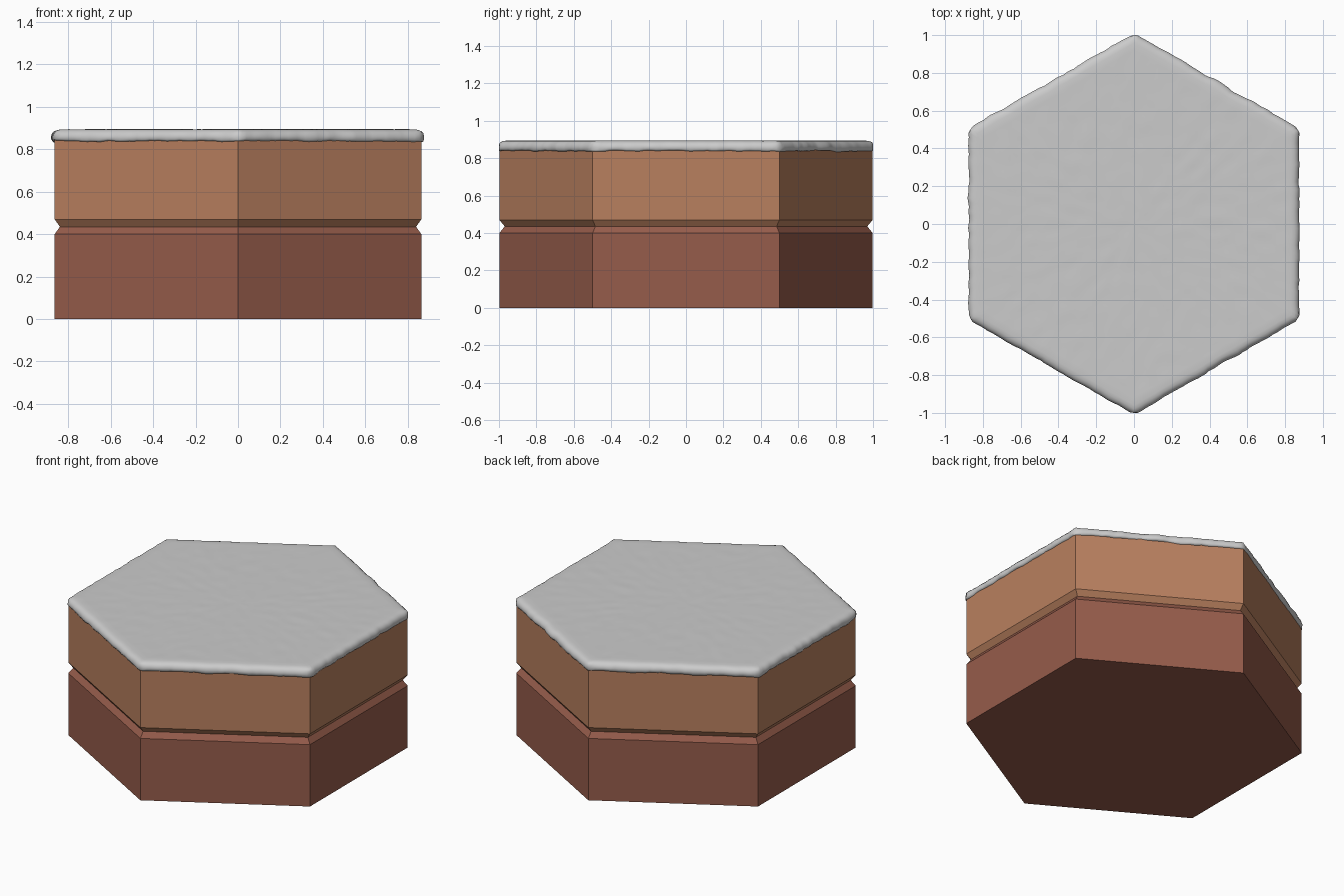
import bpy, bmesh, math
from mathutils import Vector, noise

if "Cube" in bpy.data.objects:
    bpy.data.objects.remove(bpy.data.objects["Cube"])

R = 0.998
CORNERS = [Vector((math.cos(a), math.sin(a), 0)) for a in
           (math.radians(90 + 60 * k) for k in range(6))]


def material(name, color):
    m = bpy.data.materials.new(name)
    m.diffuse_color = (*color, 1)
    m.use_nodes = True
    m.node_tree.nodes["Principled BSDF"].inputs["Base Color"].default_value = m.diffuse_color
    return m


def loft(name, outline, levels, mat=None, warp=None, center=False):
    """Stack scaled copies of an outline; levels are (inset, z)."""
    bm = bmesh.new()
    rings = []
    for i, (inset, z) in enumerate(levels):
        s = 1 - inset / 0.866
        ring = []
        for p in outline:
            v = Vector((p.x * s, p.y * s, z))
            ring.append(bm.verts.new(warp(v, i) if warp else v))
        rings.append(ring)
    n = len(outline)
    for a, b in zip(rings, rings[1:]):
        for j in range(n):
            k = (j + 1) % n
            bm.faces.new((a[j], a[k], b[k], b[j]))
    bm.faces.new(rings[0][::-1])
    bm.faces.new(rings[-1])
    me = bpy.data.meshes.new(name)
    bm.to_mesh(me)
    bm.free()
    ob = bpy.data.objects.new(name, me)
    bpy.context.collection.objects.link(ob)
    if mat:
        me.materials.append(mat)
    return ob


hexagon = [c * R for c in CORNERS]

# Lower earth block, bevelled at its top rim
loft("lower_block", hexagon, [(0, 0), (0, 0.40), (0.025, 0.435)],
     material("dark_clay", (0.305, 0.107, 0.070)))

# Upper earth block, bevelled at its bottom rim
loft("upper_block", hexagon, [(0.025, 0.435), (0, 0.47), (0, 0.855)],
     material("light_clay", (0.485, 0.216, 0.114)))

# Snow cap: rounded uneven rim with a softly lumpy top
PER_SIDE = 44
rim = [CORNERS[k].lerp(CORNERS[(k + 1) % 6], t / PER_SIDE)
       for k in range(6) for t in range(PER_SIDE)]
profile = [(0.05, 0.846), (0.012, 0.838), (-0.002, 0.839), (-0.008, 0.847),
           (-0.009, 0.860), (-0.005, 0.874), (0.005, 0.885), (0.018, 0.891),
           (0.035, 0.894)]
profile += [(0.035 + 0.83 * t / 24, 0.894) for t in range(1, 25)]


def snow_warp(v, i):
    p = Vector((v.x, v.y, 0))
    flat = p.normalized()
    if i < 9:
        # ragged outline and drooping lower lip
        q = flat * 1.0
        edge = noise.noise(q * 9) * 0.006 + noise.noise(q * 22) * 0.005
        edge += noise.noise(v * 14) * 0.003
        v = v + flat * edge * (1 if i < 7 else 0.5)
        if 0 < i < 5:
            droop = noise.noise(q * 7 + Vector((3, 1, 5))) * 0.008
            droop += noise.noise(q * 21) * 0.005
            v.z += droop * (1, 1, 1, 0.7, 0.3)[i]
    else:
        v.z += noise.noise(p * 14) * 0.0015
    r = math.hypot(v.x, v.y)
    if r > 1:
        v.x /= r
        v.y /= r
    return v


snow = loft("snow_cap", rim, profile, warp=snow_warp)
for f in snow.data.polygons:
    f.use_smooth = True
